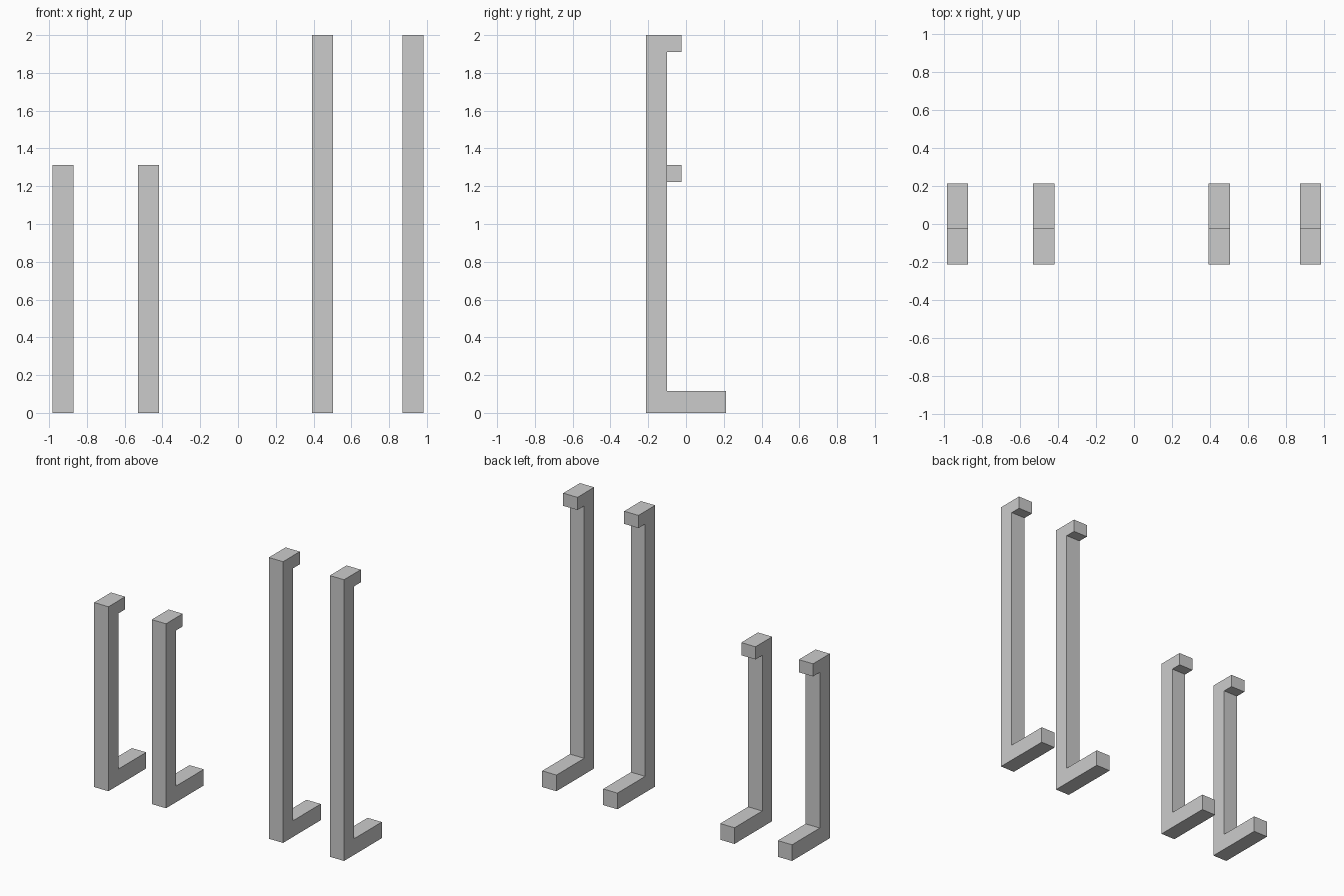
import bpy, bmesh

if "Cube" in bpy.data.objects:
    bpy.data.objects.remove(bpy.data.objects["Cube"])

WIDTH = 0.112      # bar width along x
FRONT, POST_BACK, HOOK_BACK, FOOT_BACK = -0.212, -0.1, -0.024, 0.212
FOOT_H, HOOK_H = 0.115, 0.09


def bracket(name, x, height):
    """C-shaped side profile (y, z) extruded along x."""
    profile = [
        (FRONT, 0), (FOOT_BACK, 0), (FOOT_BACK, FOOT_H), (POST_BACK, FOOT_H),
        (POST_BACK, height - HOOK_H), (HOOK_BACK, height - HOOK_H),
        (HOOK_BACK, height), (FRONT, height),
    ]
    bm = bmesh.new()
    face = bm.faces.new([bm.verts.new((-WIDTH / 2, y, z)) for y, z in profile])
    side = bmesh.ops.extrude_face_region(bm, geom=[face])
    verts = [v for v in side["geom"] if isinstance(v, bmesh.types.BMVert)]
    bmesh.ops.translate(bm, verts=verts, vec=(WIDTH, 0, 0))
    bmesh.ops.recalc_face_normals(bm, faces=bm.faces)
    mesh = bpy.data.meshes.new(name)
    bm.to_mesh(mesh)
    bm.free()
    obj = bpy.data.objects.new(name, mesh)
    obj.location.x = x
    bpy.context.collection.objects.link(obj)


# Short pair on the left, tall pair on the right
for name, x, height in (
    ("short_bracket_outer", -0.927, 1.312),
    ("short_bracket_inner", -0.474, 1.312),
    ("tall_bracket_inner", 0.447, 2.0),
    ("tall_bracket_outer", 0.927, 2.0),
):
    bracket(name, x, height)
